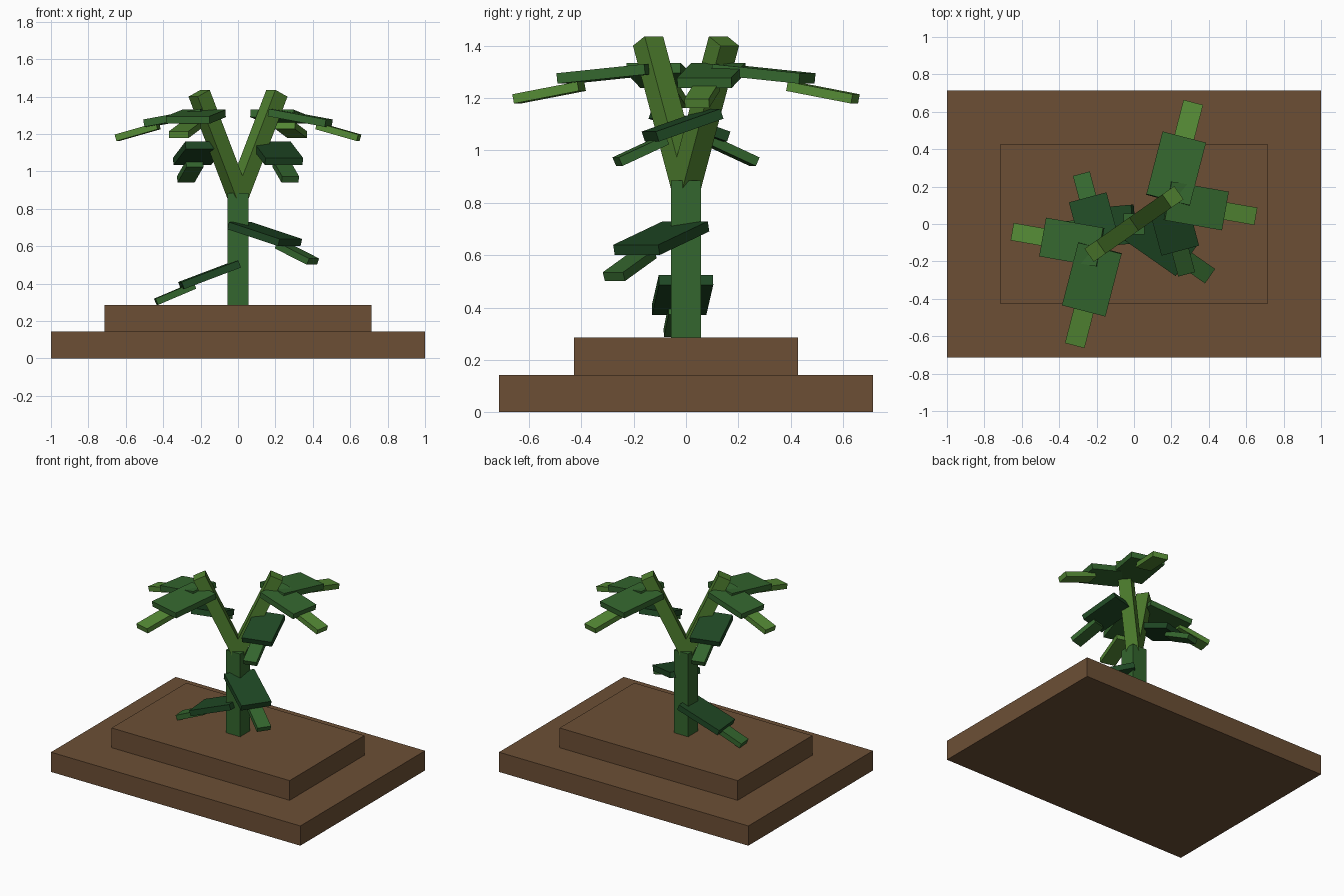
import bpy, math
from mathutils import Vector, Matrix

cube = bpy.data.objects.get("Cube")
if cube:
    bpy.data.objects.remove(cube, do_unlink=True)


def material(name, rgb):
    lin = [((c / 255 + 0.055) / 1.055) ** 2.4 for c in rgb] + [1.0]
    mat = bpy.data.materials.new(name)
    mat.use_nodes = True
    mat.diffuse_color = lin
    mat.node_tree.nodes["Principled BSDF"].inputs["Base Color"].default_value = lin
    return mat


soil = material("soil brown", (108, 79, 53))
mid_green = material("medium green", (52, 102, 46))
dark_green = material("dark green", (31, 72, 36))
light_green = material("light green", (85, 138, 53))
branch_green = material("branch green", (78, 126, 46))


def plank(name, start, end, width, thick, mat):
    """Box running from start to end, with its width kept level."""
    start, end = Vector(start), Vector(end)
    axis = (end - start).normalized()
    side = Vector((-axis.y, axis.x, 0)).normalized()
    if side.length < 0.5:
        side = Vector((0, 1, 0))
    up = axis.cross(side)
    frame = Matrix((axis, side, up)).transposed().to_4x4()
    bpy.ops.mesh.primitive_cube_add(size=1)
    obj = bpy.context.object
    obj.name = name
    obj.data.transform(Matrix.Diagonal(((end - start).length, width, thick, 1)))
    obj.matrix_world = Matrix.Translation((start + end) / 2) @ frame
    obj.data.materials.append(mat)
    return obj


def leaf(name, root, angle, blade, tip, width, mats, turn=0):
    """Wide blade and narrow tip; each is (radius, height) from start to end."""
    spin = Matrix.Rotation(math.radians(turn), 3, 'Z')
    a = math.radians(angle)

    def at(point):
        r, z = point
        return spin @ Vector((root[0] + r * math.cos(a), root[1] + r * math.sin(a), z))

    plank(name + "_blade", at(blade[0]), at(blade[1]), width, 0.04, mats[0])
    plank(name + "_tip", at(tip[0]), at(tip[1]), width * 0.45, 0.036, mats[1])


# Stepped ground
plank("lower_ground", (-1, 0, 0.0715), (1, 0, 0.0715), 1.428, 0.143, soil)
plank("upper_ground", (-0.714, 0, 0.2145), (0.714, 0, 0.2145), 0.856, 0.143, soil)

# Trunk
plank("trunk", (0, 0, 0.286), (0, 0, 0.886), 0.114, 0.114, mid_green)

# Forked branches, each with two high leaves and one drooping leaf
upper = (mid_green, light_green)
lower = (dark_green, mid_green)
for label, turn in (("left", 0), ("right", 180)):
    s = 1 if turn == 0 else -1
    plank(label + "_branch", (0, 0, 0.873), (0.208 * s, 0.145 * s, 1.418), 0.086, 0.086, branch_green)
    leaf(label + "_long_leaf", (0.182, 0.128), 75.5, ((0, 1.31), (0.346, 1.275)),
         ((0.28, 1.245), (0.536, 1.197)), 0.24, upper, turn)
    leaf(label + "_side_leaf", (0.18, 0.124), -10, ((0, 1.315), (0.31, 1.258)),
         ((0.25, 1.243), (0.474, 1.18)), 0.21, upper, turn)
    leaf(label + "_drooping_leaf", (0.18, 0.11), -75, ((0, 1.14), (0.255, 1.053)),
         ((0.2, 1.04), (0.385, 0.957)), 0.208, lower, turn)

# Low leaves on the trunk
leaf("trunk_high_leaf", (0.008, 0), -35, ((0, 0.71), (0.33, 0.62)),
     ((0.27, 0.605), (0.48, 0.518)), 0.21, lower)
leaf("trunk_low_leaf", (0, 0), 185, ((0, 0.505), (0.305, 0.39)),
     ((0.235, 0.39), (0.44, 0.303)), 0.208, lower)
